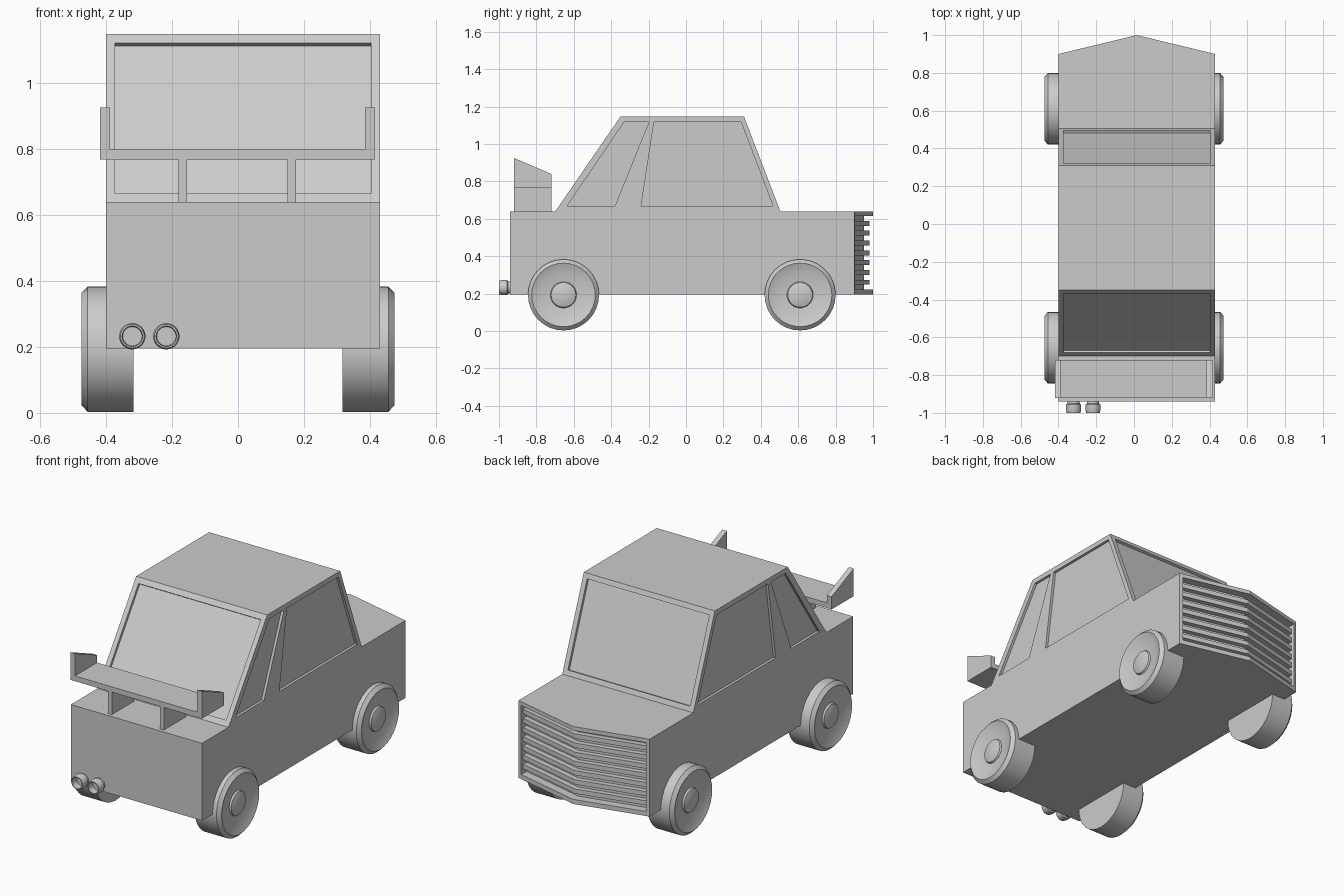
import bpy, math
from mathutils import Vector

if "Cube" in bpy.data.objects:
    bpy.data.objects.remove(bpy.data.objects["Cube"])

MID, HALF = 0.015, 0.415          # body centre line and half width
L, R = MID - HALF, MID + HALF


def mesh_object(name, parts, helper=False):
    """Each part is a list of equal-length sections joined into a closed solid."""
    import bmesh
    bm = bmesh.new()
    for sections in parts:
        rings = [[bm.verts.new(p) for p in s] for s in sections]
        n = len(rings[0])
        for a, b in zip(rings, rings[1:]):
            for i in range(n):
                j = (i + 1) % n
                bm.faces.new((a[i], a[j], b[j], b[i]))
        bm.faces.new(rings[0])
        bm.faces.new(rings[-1])
    bmesh.ops.recalc_face_normals(bm, faces=bm.faces)
    me = bpy.data.meshes.new(name)
    bm.to_mesh(me)
    bm.free()
    ob = bpy.data.objects.new(name, me)
    bpy.context.collection.objects.link(ob)
    if helper:
        ob.hide_render = True
        ob.hide_set(True)
    return ob


def extrude_x(profile, x0, x1):
    return [[(x, y, z) for y, z in profile] for x in (x0, x1)]


def box(x0, x1, y0, y1, z0, z1):
    return extrude_x([(y0, z0), (y1, z0), (y1, z1), (y0, z1)], x0, x1)


def cut(target, cutter):
    m = target.modifiers.new(cutter.name, 'BOOLEAN')
    m.operation, m.solver, m.object = 'DIFFERENCE', 'EXACT', cutter


def lathe(name, profile, steps, centre, direction, angle=30):
    """Spin (distance, radius) points about an axis; both ends are capped."""
    d = Vector(direction)
    u = d.orthogonal().normalized()
    v = d.cross(u)
    c = Vector(centre)
    secs = [[c + d * a + (u * math.cos(t) + v * math.sin(t)) * r
             for t in (2 * math.pi * i / steps for i in range(steps))]
            for a, r in profile]
    ob = mesh_object(name, [secs])
    bpy.ops.object.select_all(action='DESELECT')
    ob.select_set(True)
    bpy.context.view_layer.objects.active = ob
    bpy.ops.object.shade_smooth_by_angle(angle=math.radians(angle))
    return ob


# Body shell with pointed nose
def body_section(x, nose):
    pts = [(-0.94, 0.195), (nose, 0.195), (nose, 0.638), (0.505, 0.638),
           (0.31, 1.147), (-0.35, 1.147), (-0.70, 0.638), (-0.94, 0.638)]
    return [(x, y, z) for y, z in pts]


body = mesh_object("car_body", [[body_section(L, 0.90), body_section(MID, 1.0),
                                 body_section(R, 0.90)]])


# Window recesses
def recess(quad, depth=0.015):
    q = [Vector(p) for p in quad]
    n = (q[1] - q[0]).cross(q[2] - q[0]).normalized()
    if n.dot(sum(q, Vector()) / 4 - Vector((MID, 0, 0.85))) < 0:
        n = -n
    return [[p - n * depth for p in q], [p + n * 0.03 for p in q]]


def sloped_window(y_low, y_high):
    def y_at(z):
        return y_low + (y_high - y_low) * (z - 0.638) / 0.509
    a, b = 0.665, 1.12
    xl, xr = L + 0.028, R - 0.028
    return recess([(xl, y_at(a), a), (xr, y_at(a), a), (xr, y_at(b), b), (xl, y_at(b), b)])


side_windows = [[(-0.636, 0.668), (-0.38, 0.668), (-0.198, 1.118), (-0.33, 1.118)],
                [(-0.24, 0.668), (0.465, 0.668), (0.294, 1.118), (-0.171, 1.118)]]
windows = [sloped_window(-0.70, -0.35), sloped_window(0.505, 0.31)]
for x in (L, R):
    windows += [recess([(x, y, z) for y, z in w]) for w in side_windows]
cut(body, mesh_object("window_cutter", windows, True))


# Grille opening and slots
def chevron(depth, z0, z1):
    xs = (L + 0.02, MID, R - 0.02)
    line = [(x, 1 - abs(x - MID) * 0.1 / HALF) for x in xs]
    ring = [(x, y - depth) for x, y in line] + [(x, y + 0.04) for x, y in reversed(line)]
    return [[(x, y, z) for x, y in ring] for z in (z0, z1)]


z0, z1 = 0.221, 0.615
step = (z1 - z0) / 15
cut(body, mesh_object("grille_cutter", [chevron(0.018, z0, z1)], True))
cut(body, mesh_object("slot_cutter", [chevron(0.048, z0 + 2 * i * step, z0 + (2 * i + 1) * step)
                                      for i in range(8)], True))

# Rear wing: plank, end plates, struts
mesh_object("wing_plank", [box(-0.388, 0.385, -0.92, -0.72, 0.767, 0.797)])
plate = [(-0.92, 0.767), (-0.72, 0.767), (-0.72, 0.84), (-0.92, 0.925)]
mesh_object("wing_end_plates", [extrude_x(plate, -0.418, -0.388), extrude_x(plate, 0.385, 0.415)])
mesh_object("wing_struts", [box(x, x + 0.025, -0.92, -0.72, 0.638, 0.767) for x in (-0.18, 0.15)])

# Wheels with dished faces and domed hubs
tyre = [(0.316, 0.05), (0.316, 0.19), (0.455, 0.19), (0.474, 0.17), (0.468, 0.155),
        (0.458, 0.12), (0.452, 0.07), (0.462, 0.066), (0.469, 0.045), (0.473, 0.015)]
for side, s in (("left", -1), ("right", 1)):
    for end, y in (("front", -0.655), ("back", 0.61)):
        lathe(f"wheel_{end}_{side}", tyre, 32, (0, y, 0.193), (s, 0, 0))

# Exhaust pipes
pipe = [(0.93, 0.032), (0.951, 0.033), (0.956, 0.04), (0.985, 0.04),
        (1.0, 0.036), (1.0, 0.031), (0.96, 0.029)]
for i, x in enumerate((-0.32, -0.217)):
    lathe(f"exhaust_pipe_{i + 1}", pipe, 24, (x, 0, 0.232), (0, -1, 0))
